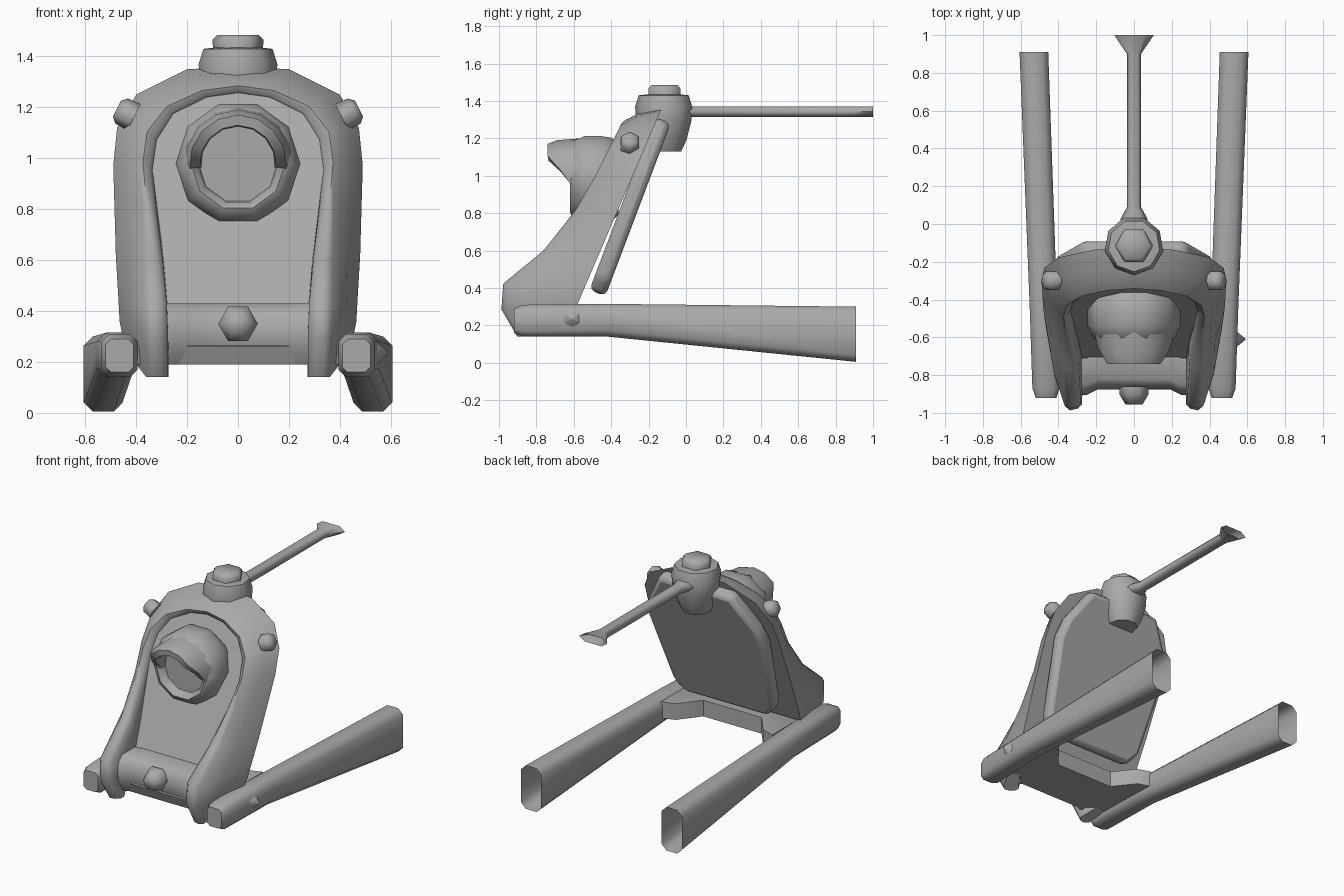
import bpy, bmesh, math
from mathutils import Vector

cube = bpy.data.objects.get("Cube")
if cube:
    bpy.data.objects.remove(cube, do_unlink=True)

grey = bpy.data.materials.new("plain grey")
grey.use_nodes = True
grey.diffuse_color = (0.4, 0.4, 0.4, 1)
grey.node_tree.nodes["Principled BSDF"].inputs["Base Color"].default_value = (0.4, 0.4, 0.4, 1)


def finish(name, bm, angle=40, bevel=0):
    bmesh.ops.remove_doubles(bm, verts=bm.verts, dist=0.0005)
    bmesh.ops.recalc_face_normals(bm, faces=bm.faces)
    mesh = bpy.data.meshes.new(name)
    bm.to_mesh(mesh)
    bm.free()
    mesh.materials.append(grey)
    ob = bpy.data.objects.new(name, mesh)
    bpy.context.collection.objects.link(ob)
    if bevel:
        mod = ob.modifiers.new("bevel", "BEVEL")
        mod.width, mod.segments, mod.limit_method = bevel, 2, "ANGLE"
    bpy.ops.object.select_all(action="DESELECT")
    ob.select_set(True)
    bpy.context.view_layer.objects.active = ob
    bpy.ops.object.shade_smooth_by_angle(angle=math.radians(angle))


def loft(name, rings, open_end=False, angle=50):
    """Skin a series of closed rings of points and cap the ends."""
    bm = bmesh.new()
    vs = [[bm.verts.new(p) for p in r] for r in rings]
    n = len(rings[0])
    for a, b in zip(vs, vs[1:]):
        for i in range(n):
            j = (i + 1) % n
            bm.faces.new((a[i], a[j], b[j], b[i]))
    bm.faces.new(vs[0])
    if not open_end:
        bm.faces.new(vs[-1])
    finish(name, bm, angle)


def lathe(name, profile, centre, axis, sides, start=0.0, angle=50):
    """Revolve (radius, height) pairs around an axis."""
    rot = Vector((0, 0, 1)).rotation_difference(Vector(axis)).to_matrix()
    steps = [start + math.tau * k / sides for k in range(sides)]
    rings = [[Vector(centre) + rot @ Vector((r * math.cos(a), r * math.sin(a), h)) for a in steps]
             for r, h in profile]
    loft(name, rings, angle=angle)


def back_y(z):
    return -0.13 - 0.43 * (1.36 - z)


def panel_y(z):
    return -0.34 - 0.46 * (1.22 - z)


# arched shell: back edge (x, z), front edge (x, y, z), inner edge (x, z)
stations = [
    ((.455, .31), (.36, -.88, .14), (.275, .14)),
    ((.465, .36), (.365, -.965, .28), (.275, .30)),
    ((.47, .45), (.37, -.955, .42), (.28, .43)),
    ((.48, .62), (.37, -.74, .60), (.295, .60)),
    ((.485, .80), (.375, -.57, .82), (.32, .80)),
    ((.49, .97), (.39, -.47, 1.0), (.335, .95)),
    ((.475, 1.12), (.375, -.41, 1.12), (.315, 1.07)),
    ((.40, 1.25), (.29, -.36, 1.22), (.25, 1.17)),
    ((.20, 1.35), (.15, -.33, 1.28), (.12, 1.235)),
    ((0, 1.36), (0, -.32, 1.30), (0, 1.25)),
]


def shell_ring(st, side):
    (xb, zb), (xf, yf, zf), (xi, zi) = st
    b = Vector((xb, back_y(zb), zb))
    f = Vector((xf, yf, zf))
    i = Vector((xi, yf + 0.01, zi))
    p = Vector((xi * 0.99, max(panel_y(zi), yf + 0.03), zi))
    out = Vector((xf, 0, max(zf - 0.9, 0))).normalized() * 0.015
    pts = [b, b.lerp(f, 0.6) + out, f, f.lerp(i, 0.3) + Vector((0, -0.025, 0)),
           f.lerp(i, 0.75) + Vector((0, -0.02, 0)), i, p]
    return [Vector((v.x * side, v.y, v.z)) for v in pts]


rings = [shell_ring(s, 1) for s in stations] + [shell_ring(s, -1) for s in stations[-2::-1]]
loft("arched_shell", rings, angle=60)


def plate(name, outline, y_of, bevel, depth):
    """Tilted plate from a mirrored half outline."""
    bm = bmesh.new()
    pts = outline + [(-x, z) for x, z in reversed(outline) if x > 0]
    face = bm.faces.new([bm.verts.new((x, y_of(z), z)) for x, z in pts])
    if depth:
        ext = bmesh.ops.extrude_face_region(bm, geom=[face])
        bmesh.ops.translate(bm, vec=depth, verts=[v for v in ext["geom"] if isinstance(v, bmesh.types.BMVert)])
    finish(name, bm, bevel=bevel)


# recessed front panel and raised back plate
plate("front_panel", [(.28, .38)] + [(s[2][0] + 0.01, s[2][1] + 0.01) for s in stations[2:]],
      panel_y, 0, (0, 0.04, -0.015))
plate("shell_back", [s[0] for s in stations], back_y, 0, None)
plate("back_plate", [(.31, .39), (.38, .47), (.44, .98), (.41, 1.10), (.27, 1.315)],
      lambda z: -0.21 - 0.378 * (1.2 - z), 0.03, (0, 0.085, -0.035))

# cross bar between the legs
section = [(-.70, .43), (-.84, .43), (-.88, .39), (-.895, .32), (-.88, .25), (-.84, .19), (-.70, .19)]
loft("cross_bar", [[(x, y + lift, z) for y, z in section]
                   for x, lift in ((-.32, -.01), (-.25, -.01), (-.19, .02), (.19, .02), (.25, -.01), (.32, -.01))])

# low brace behind it, flared where it meets the rails
brace = []
for x, rear in ((-.42, -.33), (-.33, -.36), (-.22, -.5), (.22, -.5), (.33, -.36), (.42, -.33)):
    brace.append([(x, rear, .30), (x, -.82, .30), (x, -.87, .26), (x, -.84, .19), (x, rear, .19)])
loft("rear_brace", brace)

# side rails, open at the rear
for side, word in ((1, "left"), (-1, "right")):
    rail = []
    for y, x, w, lo, hi, c in ((-.92, .465, .055, .16, .29, .02), (-.87, .466, .072, .14, .31, .03),
                               (-.42, .48, .073, .14, .315, .035), (.91, .53, .076, .005, .30, .035)):
        rail.append([(side * (x + dx), y, z) for dx, z in (
            (-w, lo + c), (-w, hi - c), (c - w, hi), (w - c, hi),
            (w, hi - c), (w, lo + c), (w - c, lo), (c - w, lo))])
    loft(word + "_rail", rail, open_end=True, angle=55)
    lathe(word + "_shoulder_bolt", [(.058, -.03), (.055, .025), (.035, .045)],
          (side * .435, -.30, 1.175), (side, 0, .5), 6, angle=75)

# bolts on the bar and the left rail
lathe("bar_bolt", [(.078, -.02), (.078, .02), (.045, .075)], (0, -.88, .35), (0, -1, 0), 6, angle=75)
lathe("rail_bolt", [(.06, 0), (.003, .06)], (.53, -.61, .235), (1, 0, 0), 6, angle=75)

# round lamp with its hood
lamp = (0, 0, .98)
lathe("lamp_housing", [(.2, .36), (.235, .40), (.245, .46), (.245, .54), (.215, .605), (.185, .62),
                       (.16, .60), (.155, .57)], lamp, (0, -1, 0), 10)
hood = []
for k in range(9):
    a = math.radians(-6 + 192 * k / 8)
    reach = -.62 - .12 * min(max(1.6 * math.sin(a), 0), 1)
    hood.append([(r * math.cos(a), y, .98 + r * math.sin(a)) for r, y in (
        (.22, -.56), (.21, reach + .05), (.19, reach), (.15, reach + .005), (.145, reach + .03), (.15, -.56))])
loft("lamp_hood", hood)

# pivot on top, with a six sided cap
lathe("pivot", [(.095, 1.13), (.125, 1.19), (.152, 1.29), (.157, 1.37), (.138, 1.43), (.09, 1.435)],
      (0, -.115, 0), (0, 0, 1), 9, math.radians(-90))
lathe("pivot_cap", [(.098, 1.42), (.1, 1.465), (.08, 1.485)], (0, -.115, 0), (0, 0, 1), 6, angle=65)

# rear rod with a flared tip
rod = []
for y, w in ((-.02, .075), (.03, .07), (.09, .037), (.9, .037), (1.0, .105)):
    rod.append([(dx * w, y, 1.343 + dz * .028) for dx, dz in (
        (1, 0), (.6, 1), (-.6, 1), (-1, 0), (-.6, -1), (.6, -1))])
loft("rear_rod", rod, open_end=True, angle=75)
